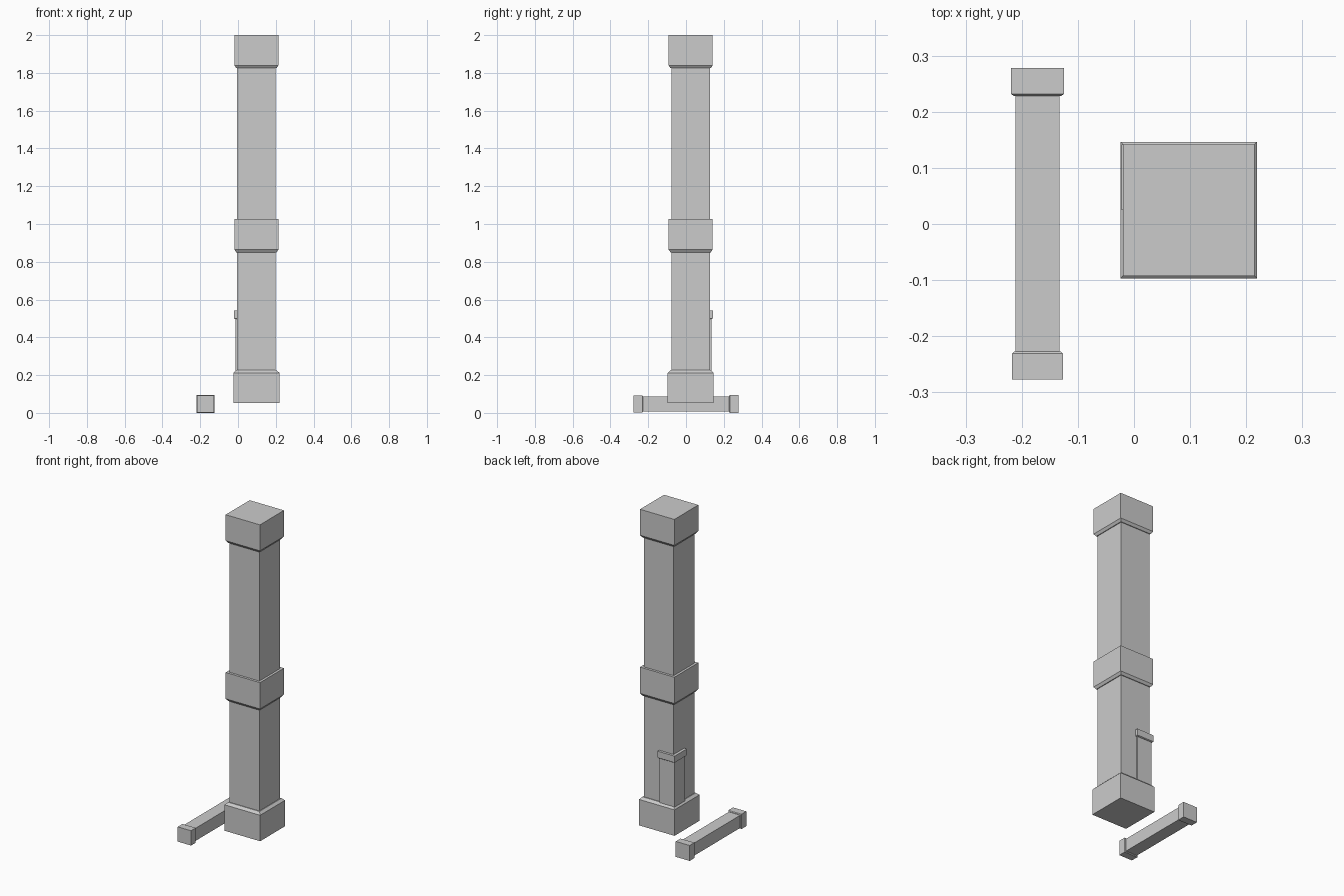
import bpy, bmesh
from mathutils import Matrix

if "Cube" in bpy.data.objects:
    bpy.data.objects.remove(bpy.data.objects["Cube"])


def square_loft(name, profile, matrix):
    """Closed square-section solid from (half_width, height) steps."""
    bm = bmesh.new()
    rings = [[bm.verts.new((sx * h, sy * h, z))
              for sx, sy in ((-1, -1), (1, -1), (1, 1), (-1, 1))]
             for h, z in profile]
    for low, high in zip(rings, rings[1:]):
        for i in range(4):
            j = (i + 1) % 4
            bm.faces.new((low[i], low[j], high[j], high[i]))
    bm.faces.new(rings[0][::-1])
    bm.faces.new(rings[-1])
    bmesh.ops.recalc_face_normals(bm, faces=bm.faces)
    mesh = bpy.data.meshes.new(name)
    bm.to_mesh(mesh)
    bm.free()
    obj = bpy.data.objects.new(name, mesh)
    obj.matrix_world = matrix
    bpy.context.collection.objects.link(obj)
    return obj


def collar(bottom, top, shaft, half, lip):
    """Band around a shaft with a chamfered underside."""
    return [(shaft, bottom), (shaft + 0.3 * (half - shaft), bottom),
            (half, bottom + lip), (half, top)]


# tall column: chamfered plinth, shaft, middle band, capital
S = 0.102
column = [(0.1215, 0.052), (0.1215, 0.212), (0.107, 0.226), (S, 0.226)]
column += collar(0.85, 1.027, S, 0.117, 0.015)
column += [(S, 1.027)]
column += collar(1.825, 2.0, S, 0.117, 0.015)
square_loft("column", column, Matrix.Translation((0.0975, 0.0246, 0)))

# short post embedded in the back left corner of the column
post = [(0.051, 0.15)] + collar(0.497, 0.541, 0.051, 0.0585, 0.004)
square_loft("corner_post", post, Matrix.Translation((0.0365, 0.0835, 0)))

# loose post lying along y
fallen = [(0.0455, -0.277), (0.0455, -0.231), (0.041, -0.227), (0.039, -0.227)]
fallen += collar(0.228, 0.278, 0.039, 0.0475, 0.004)
square_loft("fallen_post", fallen,
            Matrix.Translation((-0.172, 0, 0.0475)) @ Matrix.Rotation(-1.5707963, 4, 'X'))
